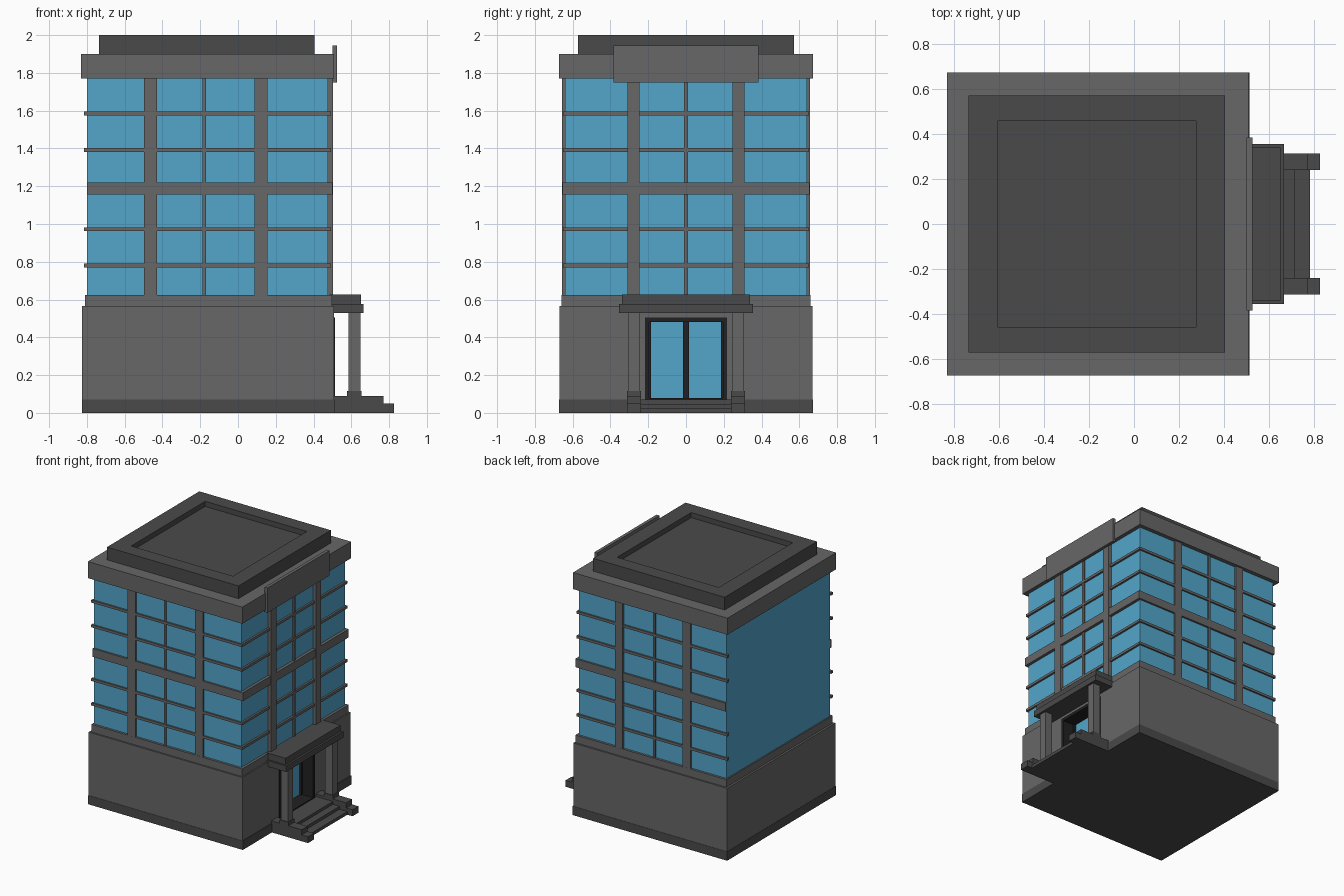
import bpy


def material(name, color):
    m = bpy.data.materials.new(name)
    m.diffuse_color = (*color, 1)
    return m


GREY = material("grey_stone", (0.135, 0.135, 0.135))
DARK = material("dark_stone", (0.068, 0.068, 0.068))
BLACK = material("black_frame", (0.015, 0.015, 0.015))
GLASS = material("blue_glass", (0.085, 0.38, 0.6))


def box(name, x, y, z, mat=GREY):
    """Box from (min, max) ranges on each axis."""
    verts = [(a, b, c) for a in x for b in y for c in z]
    faces = [(0, 1, 3, 2), (4, 6, 7, 5), (0, 4, 5, 1),
             (2, 3, 7, 6), (0, 2, 6, 4), (1, 5, 7, 3)]
    me = bpy.data.meshes.new(name)
    me.from_pydata(verts, [], faces)
    ob = bpy.data.objects.new(name, me)
    bpy.context.collection.objects.link(ob)
    me.materials.append(mat)
    return ob


def mirror_y(name, x, y, z, mat=GREY):
    """Matching boxes on both sides of y = 0."""
    box(name + "_back", x, y, z, mat)
    box(name + "_front", x, (-y[1], -y[0]), z, mat)


def cut(target, cutter):
    """Subtract a hidden cutter box."""
    mod = target.modifiers.new("cut", 'BOOLEAN')
    mod.operation = 'DIFFERENCE'
    mod.solver = 'EXACT'
    mod.object = cutter
    cutter.hide_render = True
    cutter.hide_viewport = True


# Ground floor with a recessed doorway
box("plinth", (-0.827, 0.512), (-0.672, 0.672), (0, 0.07), DARK)
walls = box("ground_floor_walls", (-0.825, 0.507), (-0.67, 0.67), (0.07, 0.565))
cut(walls, box("doorway_cutter", (0.39, 0.7), (-0.218, 0.218), (0.05, 0.505)))
box("ledge", (-0.81, 0.497), (-0.658, 0.658), (0.565, 0.625))

# Glass upper floors
box("glass_block", (-0.80, 0.477), (-0.64, 0.64), (0.62, 1.775), GLASS)

# Facade columns and thin mullions (front, back and right faces)
Z = (0.62, 1.775)
for i, x in enumerate([(-0.497, -0.43), (0.088, 0.155)]):
    mirror_y(f"facade_column_{i}", x, (0.63, 0.657), Z)
mirror_y("facade_mullion", (-0.188, -0.17), (0.63, 0.65), Z)
mirror_y("right_column", (0.46, 0.503), (0.245, 0.31), Z)
box("right_mullion", (0.46, 0.49), (-0.01, 0.01), Z)

# Horizontal bars and the wide middle band, wrapping three sides
for i, z in enumerate([0.78, 0.972, 1.392, 1.585]):
    h = (z - 0.01, z + 0.01)
    mirror_y(f"facade_bar_{i}", (-0.815, 0.49), (0.63, 0.652), h)
    box(f"right_bar_{i}", (0.46, 0.492), (-0.652, 0.652), h)
mirror_y("facade_band", (-0.80, 0.50), (0.63, 0.655), (1.155, 1.22))
box("right_band", (0.46, 0.50), (-0.655, 0.655), (1.155, 1.22))

# Cornice, roof slab with a shallow recess, blank sign board
box("cornice", (-0.83, 0.508), (-0.672, 0.672), (1.77, 1.90))
roof = box("roof_slab", (-0.735, 0.404), (-0.571, 0.571), (1.89, 2.0), DARK)
cut(roof, box("roof_cutter", (-0.605, 0.276), (-0.458, 0.458), (1.96, 2.1)))
box("sign_board", (0.50, 0.525), (-0.384, 0.384), (1.75, 1.945))

# Recessed double door
mirror_y("door_jamb", (0.39, 0.514), (0.196, 0.218), (0.07, 0.505), BLACK)
box("door_head", (0.39, 0.514), (-0.218, 0.218), (0.482, 0.505), BLACK)
box("door_sill", (0.39, 0.514), (-0.218, 0.218), (0.06, 0.078), BLACK)
box("door_glass", (0.385, 0.405), (-0.2, 0.2), (0.07, 0.49), GLASS)
box("door_post", (0.39, 0.425), (-0.015, 0.015), (0.07, 0.49), BLACK)
mirror_y("door_stile", (0.39, 0.42), (0.184, 0.2), (0.07, 0.49), BLACK)

# Porch canopy and columns
box("canopy_lower", (0.485, 0.665), (-0.354, 0.354), (0.53, 0.577), DARK)
box("canopy_upper", (0.485, 0.65), (-0.34, 0.34), (0.577, 0.628), DARK)
mirror_y("porch_column", (0.585, 0.648), (0.243, 0.306), (0.09, 0.535))
mirror_y("column_base", (0.577, 0.655), (0.238, 0.312), (0.085, 0.117), DARK)

# Entrance steps between stepped cheek walls
mirror_y("cheek_lower", (0.50, 0.825), (0.239, 0.312), (0, 0.05), DARK)
mirror_y("cheek_upper", (0.50, 0.77), (0.239, 0.312), (0.05, 0.09), DARK)
for i, (x, z) in enumerate([(0.78, 0.025), (0.713, 0.048), (0.655, 0.07)]):
    box(f"step_{i}", (0.50, x), (-0.245, 0.245), (max(0, z - 0.025), z), DARK)
